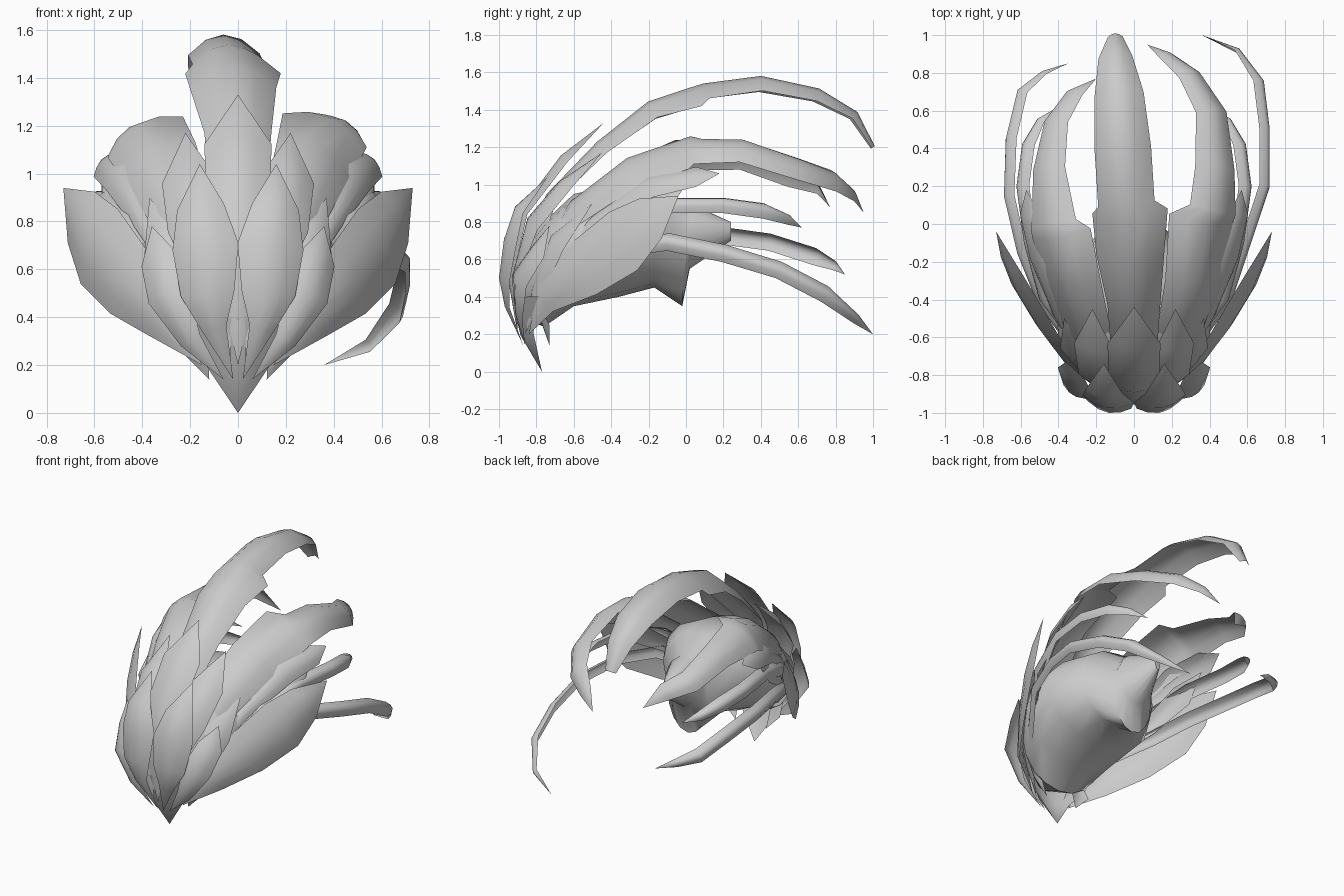
import bpy, bmesh, math
from mathutils import Vector

cube = bpy.data.objects.get("Cube")
if cube:
    bpy.data.objects.remove(cube)

grey = bpy.data.materials.new("hair_grey")
grey.use_nodes = True
colour = (0.6, 0.6, 0.6, 1)
grey.diffuse_color = colour
grey.node_tree.nodes["Principled BSDF"].inputs["Base Color"].default_value = colour

HEAD = Vector((0, -0.15, 0.5))


def finish(bm, name):
    """Turn a bmesh into a smooth shaded object."""
    bmesh.ops.remove_doubles(bm, verts=bm.verts, dist=0.0005)
    mesh = bpy.data.meshes.new(name)
    bm.to_mesh(mesh)
    bm.free()
    mesh.materials.append(grey)
    obj = bpy.data.objects.new(name, mesh)
    bpy.context.scene.collection.objects.link(obj)
    bpy.ops.object.select_all(action="DESELECT")
    obj.select_set(True)
    bpy.context.view_layer.objects.active = obj
    bpy.ops.object.shade_smooth_by_angle(angle=math.radians(50))
    return obj


def skin(bm, rows, closed=False):
    """Bridge neighbouring rows of vertices with quads."""
    for lower, upper in zip(rows, rows[1:]):
        for i in range(len(lower) - (0 if closed else 1)):
            j = (i + 1) % len(lower)
            bm.faces.new((lower[i], lower[j], upper[j], upper[i]))


def leaf_shape(t):
    """Pointed at both ends, widest just past the middle."""
    return max(0, math.sin(math.pi * t ** 1.3))


def strand_shape(t):
    """Even width with a short pointed end."""
    return min(1, 4 * (1 - t))


def lock(name, path, width, shape, bulge=0.35, side=1):
    """Curved sheet of hair along a path, arched away from the head.
    A fourth value on a path point replaces the width given by the shape."""
    points = [Vector((p[0] * side, p[1], p[2])) for p in path]
    last = len(points) - 1
    bm = bmesh.new()
    rows = []
    for i, point in enumerate(points):
        along = (points[min(i + 1, last)] - points[max(i - 1, 0)]).normalized()
        out = point - HEAD
        out = (out - along * out.dot(along)).normalized()
        across = along.cross(out)
        w = path[i][3] if len(path[i]) > 3 else width * shape(i / last)
        rows.append([bm.verts.new(point + across * w * t + out * w * bulge * (0.5 - t * t))
                     for t in (-1, -0.5, 0, 0.5, 1)])
    skin(bm, rows)
    return finish(bm, name)


def leaf_pair(name, path, width, bulge=0.35):
    """Mirrored pair of pointed leaves."""
    lock("left_" + name, path, width, leaf_shape, bulge)
    lock("right_" + name, path, width, leaf_shape, bulge, side=-1)


def oval_ring(bm, y, half_width, bottom, top, sides=16):
    """Upright oval ring of vertices across the head."""
    middle, half_height = (bottom + top) / 2, (top - bottom) / 2
    angles = [math.tau * k / sides for k in range(sides)]
    return [bm.verts.new((half_width * math.cos(a), y, middle + half_height * math.sin(a)))
            for a in angles]


# Inner cap: rings of (y, half width, bottom, top), narrowing to a prow at the back
bm = bmesh.new()
rings = [oval_ring(bm, *ring) for ring in [
    (-.9, .1, .3, .6), (-.76, .3, .24, .8), (-.6, .4, .35, .95), (-.36, .42, .4, 1),
    (-.17, .3, .45, 1), (-.02, .16, .35, .9), (.02, .14, .55, .9), (.24, .02, .7, .8)]]
skin(bm, rings, closed=True)
bm.faces.new(rings[0])
bm.faces.new(rings[-1])
bmesh.ops.recalc_face_normals(bm, faces=bm.faces)
finish(bm, "inner_cap")

# Pointed end at the bottom and small barbs
lock("bottom_point", [(0, -.86, .4, .3), (0, -.85, .2, .14), (0, -.77, 0)],
     .3, strand_shape, bulge=0.5)
leaf_pair("barb", [(.22, -.8, .4), (.18, -.76, .26), (.12, -.73, .14)], .06)

# Short overlapping leaves, outermost first
leaf_pair("front_leaf", [(.02, -.87, .14), (.1, -.96, .35), (.13, -.98, .5),
                         (.14, -.95, .7), (.16, -.9, .87), (.16, -.74, 1.04)], .14)
leaf_pair("outer_leaf", [(.06, -.86, .14), (.2, -.9, .3), (.3, -.9, .5),
                         (.34, -.8, .65), (.36, -.73, .78)], .1)
lock("crown_leaf", [(0, -.9, .2), (0, -.94, .5), (0, -.87, .85),
                    (0, -.65, 1.14, .14), (0, -.44, 1.33)], .14, leaf_shape)
leaf_pair("crown_side_leaf", [(.03, -.9, .2), (.1, -.92, .5), (.18, -.83, .8),
                              (.22, -.66, 1), (.22, -.45, 1.17)], .13)
leaf_pair("upper_leaf", [(.1, -.86, .2), (.25, -.8, .45), (.32, -.7, .7),
                         (.37, -.5, .9)], .1)
leaf_pair("side_leaf", [(.15, -.84, .2), (.33, -.76, .4, .1), (.48, -.55, .56, .17),
                        (.6, -.35, .7), (.67, -.2, .82), (.73, -.04, .94)], .19, bulge=0.25)
leaf_pair("temple_leaf", [(.3, -.7, .5), (.46, -.4, .72), (.54, -.16, .88),
                          (.57, 0, 1)], .08)
leaf_pair("temple_strand", [(.25, -.8, .5), (.4, -.5, .8), (.5, -.2, 1),
                            (.56, .05, 1.05), (.57, .18, 1.06)], .09)

# Broad long locks sweeping over the top to the back, each with a stepped edge
lock("top_lock", [(0, -.86, .5, .08), (0, -.72, .93, .12), (0, -.45, 1.2, .14),
                  (-.02, -.18, 1.4, .18), (-.02, .05, 1.47, .2), (-.04, .1, 1.5),
                  (-.06, .4, 1.54), (-.08, .7, 1.48, .13), (-.1, .9, 1.37, .09),
                  (-.1, 1, 1.2, .04)], .15, strand_shape, bulge=0.55)
lock("left_broad_lock", [(.1, -.85, .5, .08), (.25, -.6, .87), (.33, -.3, 1.09, .17),
                         (.37, .02, 1.2, .19), (.43, .07, 1.2), (.44, .3, 1.2, .12),
                         (.42, .6, 1.1, .1), (.3, .8, 1.03, .08), (.17, .9, .95, .05),
                         (.07, .95, .85)], .14, strand_shape, bulge=0.4)
lock("right_broad_lock", [(-.1, -.85, .5, .08), (-.25, -.6, .87), (-.34, -.3, 1.07, .17),
                          (-.4, -.06, 1.18, .18), (-.44, 0, 1.17), (-.46, .3, 1.15, .1),
                          (-.42, .55, 1.05, .08), (-.32, .7, 1, .06),
                          (-.2, .77, .88)], .14, strand_shape, bulge=0.4)

# Thin strands along the sides
for label, side in (("left", 1), ("right", -1)):
    lock(label + "_thin_strand", [(.25, -.7, .55), (.48, -.4, .8), (.56, -.1, .9),
                                  (.6, .2, .9), (.57, .42, .87), (.5, .55, .82),
                                  (.4, .62, .77)], .05, strand_shape, bulge=0.8, side=side)
lock("right_low_strand", [(-.25, -.75, .5), (-.5, -.4, .65), (-.6, -.15, .72),
                          (-.67, .15, .74), (-.66, .45, .7), (-.6, .7, .62),
                          (-.48, .8, .57), (-.35, .85, .52)], .05, strand_shape, bulge=0.8)
lock("left_low_strand", [(.25, -.75, .45), (.5, -.4, .66), (.6, -.1, .7),
                         (.7, .2, .64), (.7, .5, .55), (.67, .75, .42),
                         (.55, .92, .28), (.36, 1, .2)], .05, strand_shape, bulge=0.8)
